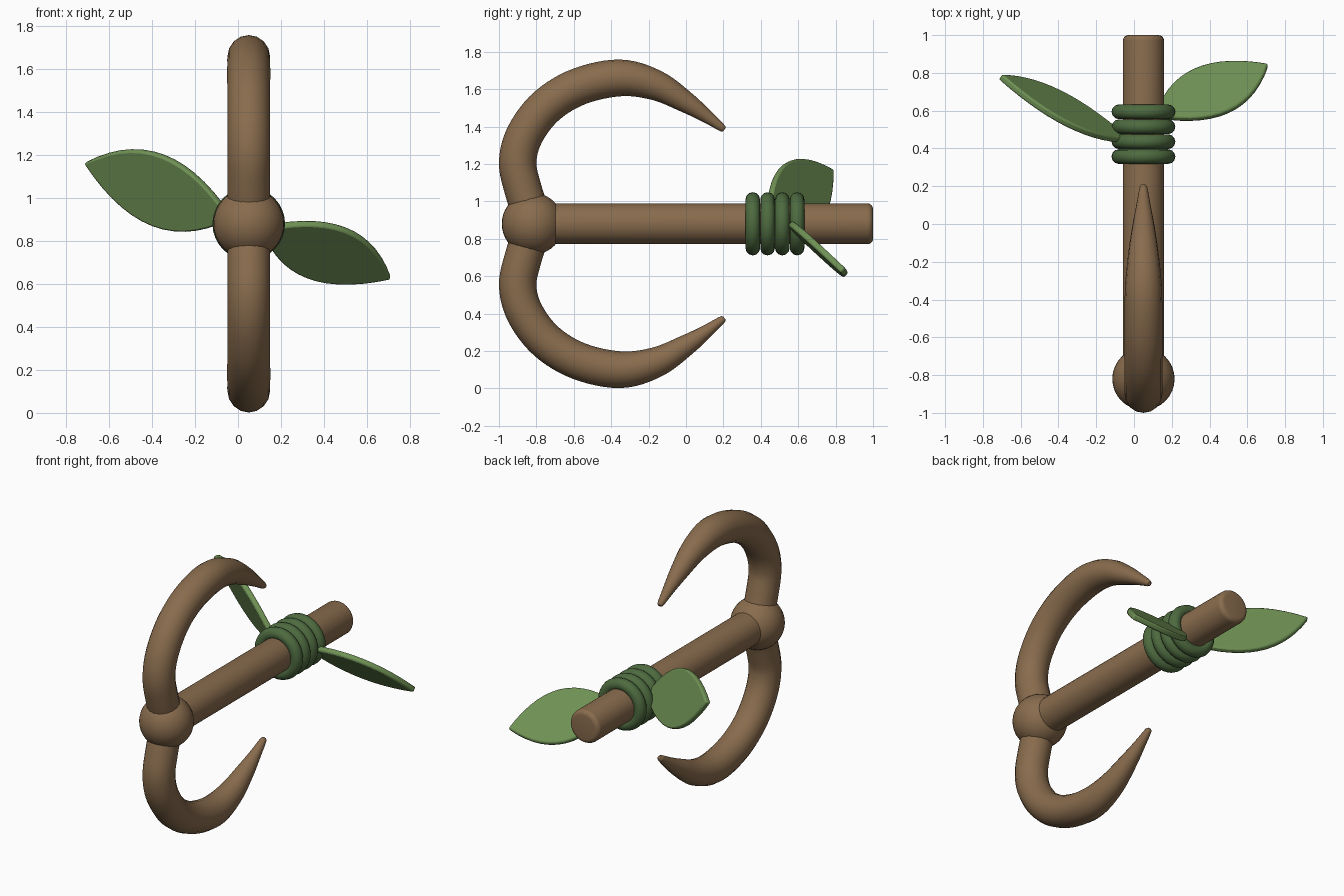
import bpy, bmesh, math
from mathutils import Vector, Matrix

cube = bpy.data.objects.get("Cube")
if cube:
    bpy.data.objects.remove(cube, do_unlink=True)

CX, CZ = 0.05, 0.88  # shaft axis


def material(name, rgb):
    m = bpy.data.materials.new(name)
    m.use_nodes = True
    m.diffuse_color = (*rgb, 1)
    m.node_tree.nodes["Principled BSDF"].inputs["Base Color"].default_value = (*rgb, 1)
    return m


wood = material("brown wood", (0.25, 0.15, 0.075))
vine = material("dark green vine", (0.075, 0.145, 0.05))
leaf_green = material("leaf green", (0.16, 0.285, 0.09))


def finish(bm, name, mat, angle=40):
    bmesh.ops.recalc_face_normals(bm, faces=bm.faces[:])
    mesh = bpy.data.meshes.new(name)
    bm.to_mesh(mesh)
    bm.free()
    mesh.materials.append(mat)
    ob = bpy.data.objects.new(name, mesh)
    bpy.context.collection.objects.link(ob)
    bpy.ops.object.select_all(action='DESELECT')
    ob.select_set(True)
    bpy.context.view_layer.objects.active = ob
    bpy.ops.object.shade_smooth_by_angle(angle=math.radians(angle))
    return ob


def bridge(bm, rings, closed=False):
    n = len(rings[0])
    pairs = list(zip(rings, rings[1:])) + ([(rings[-1], rings[0])] if closed else [])
    for a, b in pairs:
        for i in range(n):
            j = (i + 1) % n
            bm.faces.new((a[i], a[j], b[j], b[i]))
    if not closed:
        bm.faces.new(rings[0])
        bm.faces.new(rings[-1])


def lathe(name, profile, mat, sides=32, closed=False):
    """Spin (y, radius) points around the shaft axis."""
    bm = bmesh.new()
    rings = []
    for y, r in profile:
        angles = [math.tau * i / sides for i in range(sides)]
        rings.append([bm.verts.new((CX + r * math.cos(a), y, CZ + r * math.sin(a))) for a in angles])
    bridge(bm, rings, closed)
    return finish(bm, name, mat)


def spline(points, steps=6):
    """Catmull-Rom sampling through the points."""
    pts = [Vector(p) for p in points]
    pts = [2 * pts[0] - pts[1]] + pts + [2 * pts[-1] - pts[-2]]
    out = []
    for a, b, c, d in zip(pts, pts[1:], pts[2:], pts[3:]):
        for s in range(steps):
            t = s / steps
            out.append(0.5 * (2 * b + (c - a) * t + (2 * a - 5 * b + 4 * c - d) * t ** 2
                              + (3 * b - a - 3 * c + d) * t ** 3))
    return out + [pts[-2]]


def horn(name, side, sides=16):
    # path as (y, height above shaft axis, radius)
    path = spline([(-0.82, 0.03, 0.1), (-0.87, 0.18, 0.1), (-0.9, 0.33, 0.1),
                   (-0.86, 0.48, 0.1), (-0.745, 0.63, 0.1), (-0.57, 0.735, 0.1),
                   (-0.35, 0.78, 0.098), (-0.16, 0.74, 0.081), (0.0, 0.65, 0.057),
                   (0.11, 0.575, 0.036), (0.19, 0.515, 0.021), (0.205, 0.503, 0.011)])
    bm = bmesh.new()
    rings = []
    for i, p in enumerate(path):
        d = path[min(i + 1, len(path) - 1)] - path[max(i - 1, 0)]
        normal = Vector((-d.y, d.x)).normalized()
        ring = []
        for k in range(sides):
            a = math.tau * k / sides
            q = p.xy + normal * p.z * math.sin(a)
            ring.append(bm.verts.new((CX + p.z * math.cos(a), q.x, CZ + side * q.y)))
        rings.append(ring)
    bridge(bm, rings)
    return finish(bm, name, wood, 50)


def leaf(name, base, tip, across, steps=14):
    base, tip, across = Vector(base), Vector(tip), Vector(across)
    along = tip - base
    across -= along * across.dot(along) / along.length_squared
    ts = [i / steps for i in range(steps + 1)]
    outline = [base + along * t + across * 4 * t * (1 - t) for t in ts]
    outline += [base + along * t - across * 4 * t * (1 - t) for t in ts[-2:0:-1]]
    bm = bmesh.new()
    half = along.cross(across).normalized() * 0.018
    bridge(bm, [[bm.verts.new(p + half * s) for p in outline] for s in (-1, 1)])
    ob = finish(bm, name, leaf_green, 35)
    bev = ob.modifiers.new("soft rim", 'BEVEL')
    bev.width, bev.segments, bev.limit_method = 0.01, 2, 'ANGLE'
    bev.angle_limit = math.radians(50)
    return ob


# shaft with a rounded butt end
R, B = 0.109, 0.03
butt = [(1 - B + B * math.sin(a), R - B + B * math.cos(a))
        for a in [math.pi / 2 * i / 5 for i in range(6)]]
lathe("shaft", [(-0.82, R)] + butt, wood)

# ball joint at the front
bm = bmesh.new()
bmesh.ops.create_uvsphere(bm, u_segments=32, v_segments=20, radius=0.165,
                          matrix=Matrix.Translation((CX, -0.82, CZ)))
finish(bm, "ball_joint", wood)

# curved prongs, mirrored above and below
horn("upper_prong", 1)
horn("lower_prong", -1)

# vine wrapping
for n in range(4):
    y = 0.357 + 0.079 * n
    section = [(y + 0.039 * math.cos(a), 0.13 + 0.039 * math.sin(a))
               for a in [math.tau * i / 12 for i in range(12)]]
    lathe(f"vine_wrap_{n + 1}", section, vine, closed=True)

# leaves
leaf("right_leaf", (-0.03, 0.44, 0.905), (-0.71, 0.78, 1.165), (0.02, -0.084, 0.164))
leaf("left_leaf", (0.11, 0.57, 0.86), (0.71, 0.84, 0.63), (0.09, -0.11, 0.11))
